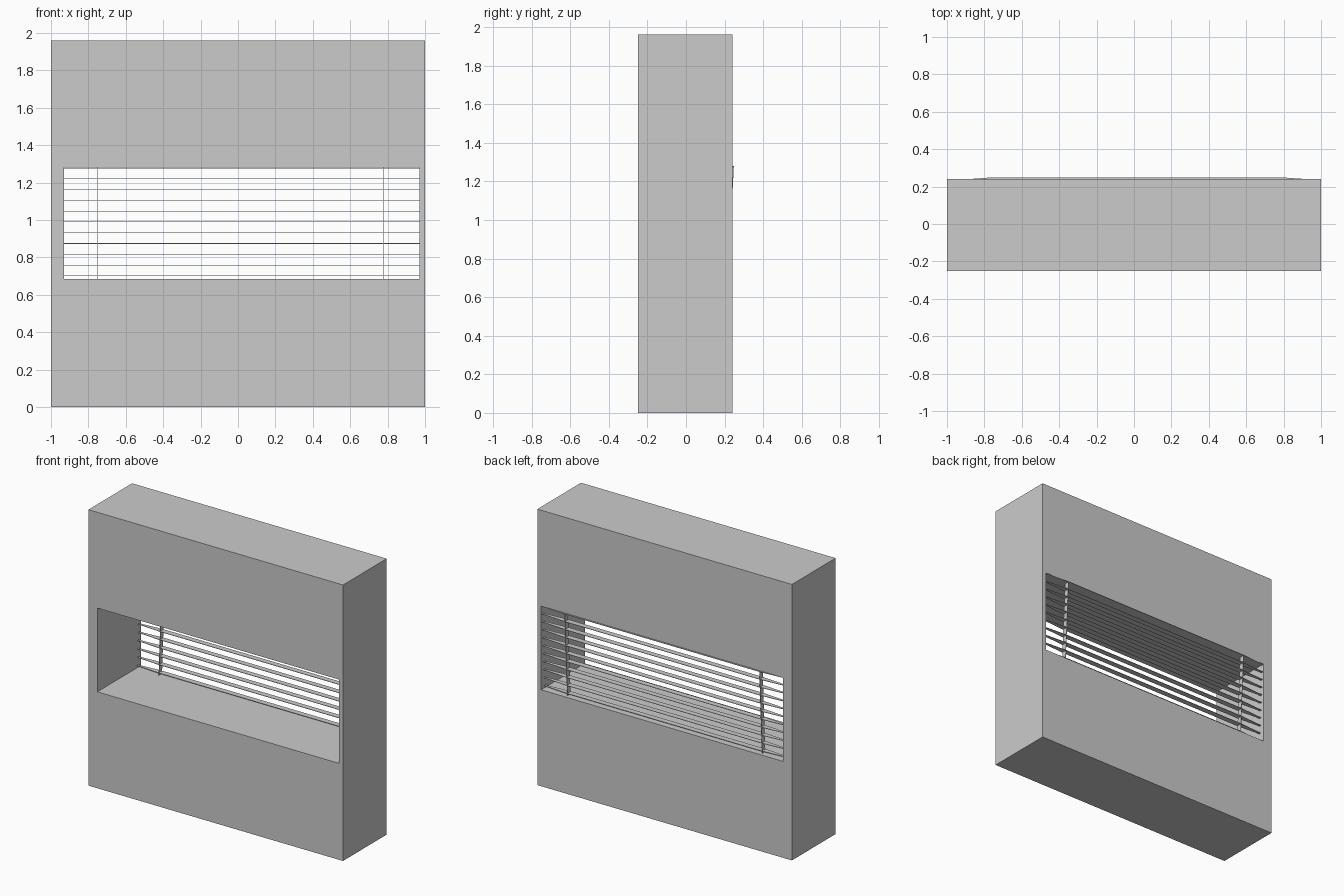
import bpy, bmesh

if "Cube" in bpy.data.objects:
    bpy.data.objects.remove(bpy.data.objects["Cube"])

X0, X1, Z0, Z1 = -0.93, 0.97, 0.685, 1.28   # window opening
TAPES = (-0.75, 0.78)                        # ladder tape positions
SLATS, PITCH, FIRST = 10, 0.0578, 0.70


def make(name, bm):
    bmesh.ops.recalc_face_normals(bm, faces=bm.faces[:])
    me = bpy.data.meshes.new(name)
    bm.to_mesh(me)
    bm.free()
    ob = bpy.data.objects.new(name, me)
    bpy.context.collection.objects.link(ob)
    return ob


def prism(name, pts, offset):
    """Flat outline pushed along an offset vector."""
    bm = bmesh.new()
    face = bm.faces.new([bm.verts.new(p) for p in pts])
    ext = bmesh.ops.extrude_face_region(bm, geom=[face], use_keep_orig=True)
    moved = [e for e in ext["geom"] if isinstance(e, bmesh.types.BMVert)]
    bmesh.ops.translate(bm, vec=offset, verts=moved)
    return make(name, bm)


def blind_y(z):
    """The blind leans outward towards its top."""
    return 0.200 + 0.030 * (z - Z0) / (Z1 - Z0)


# Wall: outer and inner rectangles joined into a thick frame
def wall():
    bm = bmesh.new()
    outer = [(-1, 0), (1, 0), (1, 1.96), (-1, 1.96)]
    inner = [(X0, Z0), (X1, Z0), (X1, Z1), (X0, Z1)]
    rings = [[bm.verts.new((x, y, z)) for x, z in r]
             for r, y in ((outer, -0.25), (outer, 0.24), (inner, 0.24), (inner, -0.25))]
    for a, b in zip(rings, rings[1:] + rings[:1]):
        for i in range(4):
            j = (i + 1) % 4
            bm.faces.new((a[i], a[j], b[j], b[i]))
    return make("wall", bm)


wall()

# Slats: thin strips tapering beyond the tapes
for i in range(SLATS + 1):
    z = min(FIRST + PITCH * i, Z1 - 0.004)
    y, h, e = blind_y(z), 0.020, 0.007
    a, b = TAPES
    prism("slat", [(X0, y - e, z), (a, y - h, z), (b, y - h, z), (X1, y - e, z),
                   (X1, y + e, z), (b, y + h, z), (a, y + h, z), (X0, y + e, z)],
          (0, 0, 0.003))

# Ladder tapes: thin leaning bands seen edge-on from the front
for x in TAPES:
    lo, hi = blind_y(Z0), blind_y(Z1)
    prism("ladder_tape", [(x - 0.001, lo - 0.018, Z0), (x - 0.001, lo + 0.018, Z0),
                          (x - 0.001, hi + 0.018, Z1), (x - 0.001, hi - 0.018, Z1)],
          (0.002, 0, 0))
